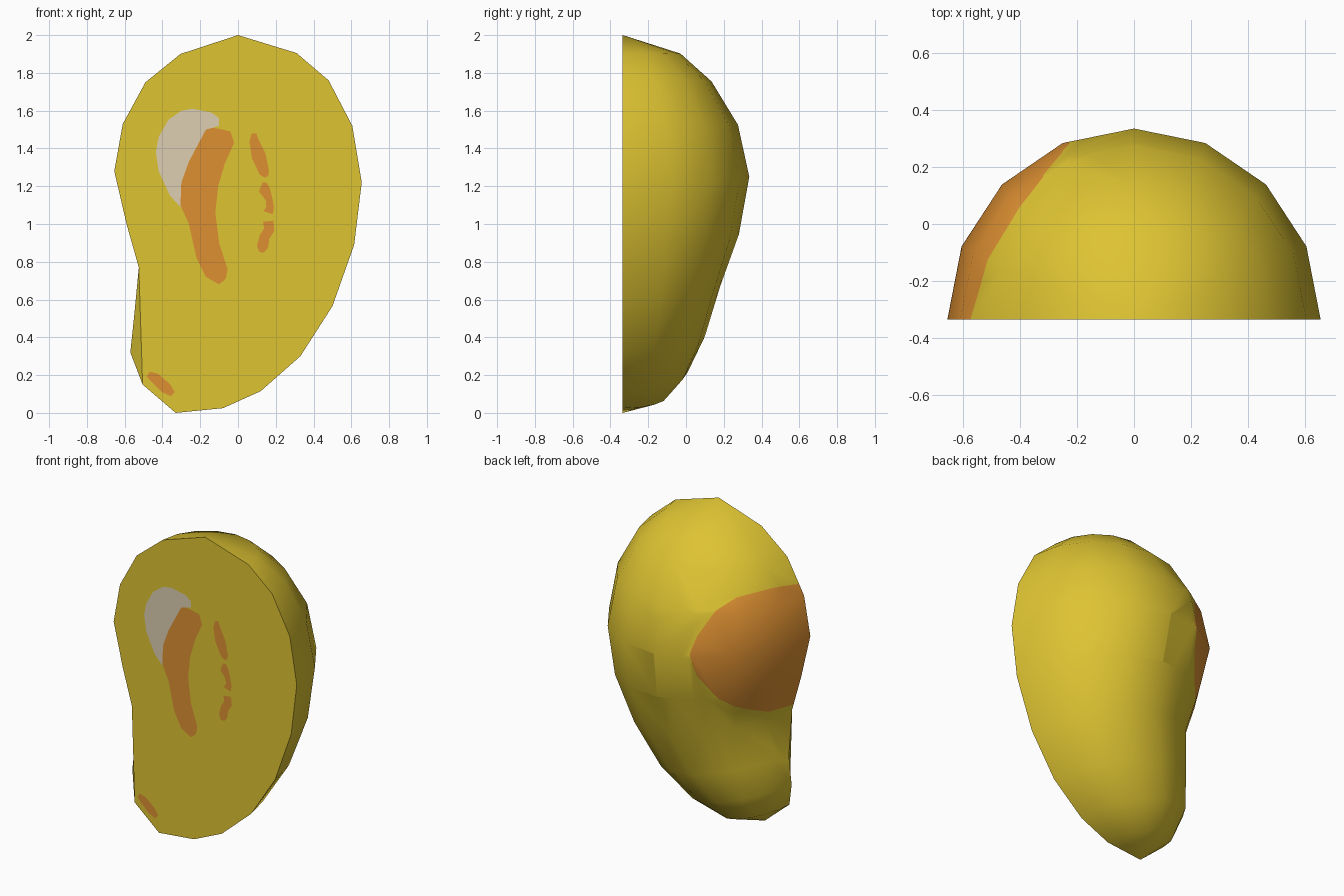
import bpy, bmesh, math
from mathutils import Vector

if "Cube" in bpy.data.objects:
    bpy.data.objects.remove(bpy.data.objects["Cube"])

FRONT = -0.335


def material(name, rgb):
    m = bpy.data.materials.new(name)
    m.diffuse_color = (*rgb, 1)
    m.use_nodes = True
    m.node_tree.nodes["Principled BSDF"].inputs["Base Color"].default_value = m.diffuse_color
    return m


yellow = material("yellow skin", (0.73, 0.55, 0.032))
orange = material("orange blush", (0.73, 0.28, 0.032))
cream = material("pale cream", (0.73, 0.62, 0.445))


def finish(bm, name, mats):
    me = bpy.data.meshes.new(name)
    bm.to_mesh(me)
    bm.free()
    for m in mats:
        me.materials.append(m)
    ob = bpy.data.objects.new(name, me)
    bpy.context.collection.objects.link(ob)
    return ob


# Half-fruit body: half rings given as left x, left z, right x, right z, back y
rings = [(-.305, 1.90, .31, 1.905, -.03), (-.49, 1.75, .48, 1.76, .135),
         (-.61, 1.53, .605, 1.52, .275), (-.655, 1.28, .655, 1.22, .335),
         (-.59, 1.0, .615, .89, .28), (-.525, .77, .50, .565, .18),
         (-.55, .51, .33, .30, .10), (-.57, .32, .12, .115, .01),
         (-.505, .15, -.08, .025, -.10)]
SEG = 8
bm = bmesh.new()
top = bm.verts.new((0, FRONT, 2))
bottom = bm.verts.new((-.33, FRONT, 0))
loops = []
for i, (lx, lz, rx, rz, back) in enumerate(rings):
    loop = []
    for k in range(SEG + 1):
        a = math.pi * k / SEG
        t = (1 - math.cos(a)) / 2          # 0 at left, 1 at right
        y = FRONT + (back - FRONT) * math.sin(a)
        if k == 0 and i in (6, 7):         # dent beside the beak
            y += .07
        loop.append(bm.verts.new((lx + (rx - lx) * t, y, lz + (rz - lz) * t)))
    loops.append(loop)
dome = []
for k in range(SEG):
    dome.append(bm.faces.new((top, loops[0][k], loops[0][k + 1])))
    dome.append(bm.faces.new((bottom, loops[-1][k + 1], loops[-1][k])))
    for a, b in zip(loops, loops[1:]):
        dome.append(bm.faces.new((a[k], b[k], b[k + 1], a[k + 1])))
# Flat cut face and the small dent facet
left = [l[0] for i, l in enumerate(loops) if i not in (6, 7)]
cap = bm.faces.new([top] + left + [bottom] + [l[-1] for l in reversed(loops)])
dent = bm.faces.new([loops[i][0] for i in (5, 6, 7, 8)])
bmesh.ops.recalc_face_normals(bm, faces=bm.faces[:])
for f in dome:
    f.smooth = True

# Orange blush on the left side: cut by planes through the fruit's middle
centre = Vector((0, FRONT, 1.2))
border = [Vector(p) for p in (
    (-.58, -.335, 1.6), (-.55, -.2, 1.63), (-.4, .06, 1.61), (-.33, .17, 1.55),
    (-.26, .26, 1.4), (-.23, .3, 1.29), (-.26, .27, 1.14), (-.34, .16, .975),
    (-.46, 0, .86), (-.54, -.2, .80), (-.53, -.335, .81))]
inside = Vector((-.55, 0, 1.2)) - centre
patch = [f for f in dome if f.calc_center_median().x < -.04]
for p, q in zip(border, border[1:]):
    n = (p - centre).cross(q - centre).normalized()
    if n.dot(inside) < 0:
        n = -n
    geom = set(patch)
    for f in patch:
        geom.update(f.edges)
        geom.update(f.verts)
    res = bmesh.ops.bisect_plane(bm, geom=list(geom), dist=1e-5,
                                 plane_co=centre, plane_no=n)
    patch = [f for f in res["geom"] if isinstance(f, bmesh.types.BMFace)
             and n.dot(f.calc_center_median() - centre) > 0]
for f in patch:
    f.material_index = 1
for e in bm.edges:
    if any(not f.smooth for f in e.link_faces):
        e.smooth = False
finish(bm, "half_fruit", [yellow, orange])


# Painted markings on the cut face, as thin plates
def plate(name, outline, mat):
    bm = bmesh.new()
    f = bm.faces.new([bm.verts.new((x, FRONT - .003, z)) for x, z in outline])
    f.normal_update()
    if f.normal.y > 0:
        f.normal_flip()
    bmesh.ops.triangulate(bm, faces=[f])
    finish(bm, name, [mat])


def streak(name, path):
    """Ribbon through (x, z, half width) points."""
    a, b = [], []
    for i, (x, z, w) in enumerate(path):
        p, q = path[max(i - 1, 0)], path[min(i + 1, len(path) - 1)]
        d = Vector((q[0] - p[0], q[1] - p[1])).normalized() * w
        a.append((x - d.y, z + d.x))
        b.append((x + d.y, z - d.x))
    plate(name, a + b[::-1], orange)


plate("pale_patch", [(-.24, 1.61), (-.14, 1.59), (-.1, 1.56), (-.1, 1.52),
                     (-.13, 1.51), (-.17, 1.5), (-.26, 1.33), (-.3, 1.22),
                     (-.305, 1.09), (-.36, 1.15), (-.42, 1.28), (-.435, 1.38),
                     (-.42, 1.46), (-.37, 1.55), (-.3, 1.6)], cream)
plate("large_orange_mark", [(-.13, 1.51), (-.04, 1.49), (-.02, 1.43),
                            (-.07, 1.32), (-.105, 1.2), (-.12, 1.06),
                            (-.1, .9), (-.055, .76), (-.065, .71), (-.1, .68),
                            (-.17, .72), (-.22, .82), (-.26, 1.0),
                            (-.305, 1.1), (-.3, 1.22), (-.26, 1.33),
                            (-.17, 1.5)], orange)
streak("upper_streak", [(.085, 1.48, .012), (.085, 1.44, .025),
                        (.11, 1.36, .038), (.14, 1.27, .026), (.15, 1.25, .01)])
streak("middle_streak", [(.14, 1.22, .01), (.14, 1.18, .03), (.165, 1.13, .018),
                         (.17, 1.09, .02), (.16, 1.06, .026)])
streak("lower_streak", [(.16, 1.015, .027), (.165, .97, .028),
                        (.14, .93, .027), (.13, .88, .03), (.125, .85, .012)])
streak("tip_streak", [(-.475, .205, .015), (-.44, .185, .028),
                      (-.38, .13, .03), (-.345, .1, .015)])
